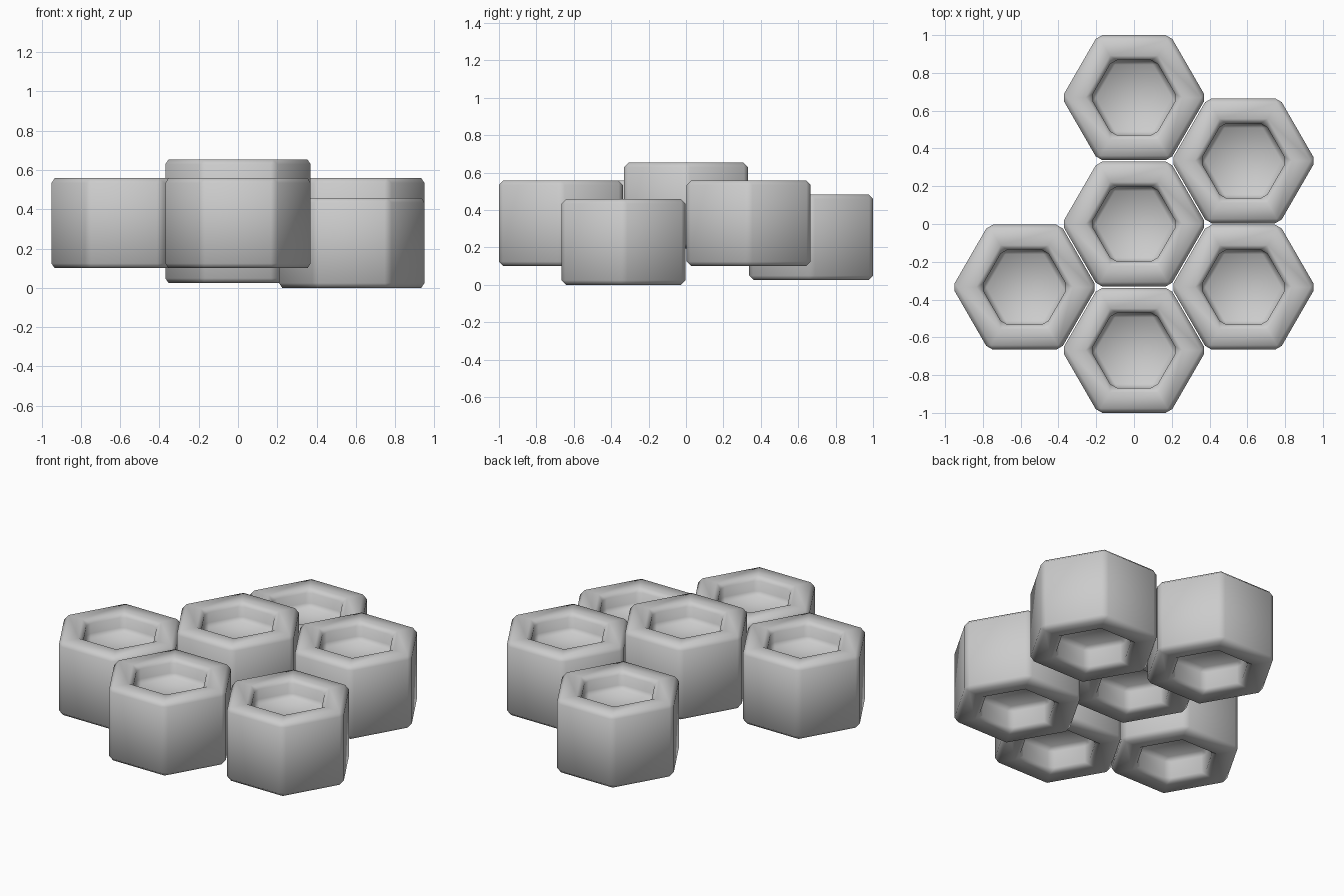
import bpy, bmesh, math

if "Cube" in bpy.data.objects:
    bpy.data.objects.remove(bpy.data.objects["Cube"])

APOTHEM = 0.331      # centre to flat side
HEIGHT = 0.458
PITCH = 0.669        # distance between neighbouring cells
BEVEL = 0.024
TOP_DEPTH, BOTTOM_DEPTH = 0.11, 0.15
HOLE = 0.205         # radius of the hexagonal recess


def recess(bm, face, depth):
    """Sink a hexagonal pocket into an end face."""
    r = max(v.co.xy.length for v in face.verts)
    inset = (r - HOLE) * math.cos(math.pi / 6)
    bmesh.ops.inset_individual(bm, faces=[face], thickness=inset)
    normal = face.normal.copy()
    new = bmesh.ops.extrude_discrete_faces(bm, faces=[face])["faces"][0]
    bmesh.ops.translate(bm, verts=new.verts, vec=normal * -depth)


def hex_block(name, x, y, z):
    bm = bmesh.new()
    r = APOTHEM / math.cos(math.pi / 6)
    # vertices point along +x and -x, flats face front and back
    ring = [bm.verts.new((r * math.cos(i * math.pi / 3),
                          r * math.sin(i * math.pi / 3), 0)) for i in range(6)]
    base = bm.faces.new(ring)
    ext = bmesh.ops.extrude_face_region(bm, geom=[base], use_keep_orig=True)["geom"]
    bmesh.ops.translate(bm, verts=[v for v in ext if isinstance(v, bmesh.types.BMVert)],
                        vec=(0, 0, HEIGHT))
    bmesh.ops.recalc_face_normals(bm, faces=bm.faces)
    bm.normal_update()
    top = next(f for f in bm.faces if f.normal.z > 0.9)
    bottom = next(f for f in bm.faces if f.normal.z < -0.9)
    recess(bm, top, TOP_DEPTH)
    recess(bm, bottom, BOTTOM_DEPTH)
    bm.normal_update()
    mesh = bpy.data.meshes.new(name)
    bm.to_mesh(mesh)
    bm.free()
    ob = bpy.data.objects.new(name, mesh)
    bpy.context.collection.objects.link(ob)
    ob.location = (x, y, z)
    # softened edges
    mod = ob.modifiers.new("edge_bevel", "BEVEL")
    mod.width = BEVEL
    mod.segments = 1
    mod.limit_method = "ANGLE"
    mod.angle_limit = math.radians(30)
    bpy.ops.object.select_all(action="DESELECT")
    ob.select_set(True)
    bpy.context.view_layer.objects.active = ob
    bpy.ops.object.modifier_apply(modifier=mod.name)
    bpy.ops.object.shade_smooth_by_angle(angle=math.radians(50))
    return ob


# honeycomb layout: column, half-steps in y, base height
COL = PITCH * math.cos(math.pi / 6)
for name, col, row, z in [
    ("centre_block", 0, 0, 0.195),
    ("back_block", 0, 2, 0.025),
    ("front_block", 0, -2, 0.1),
    ("back_right_block", 1, 1, 0.1),
    ("front_right_block", 1, -1, 0.0),
    ("front_left_block", -1, -1, 0.1),
]:
    hex_block(name, col * COL, row * PITCH / 2, z)
